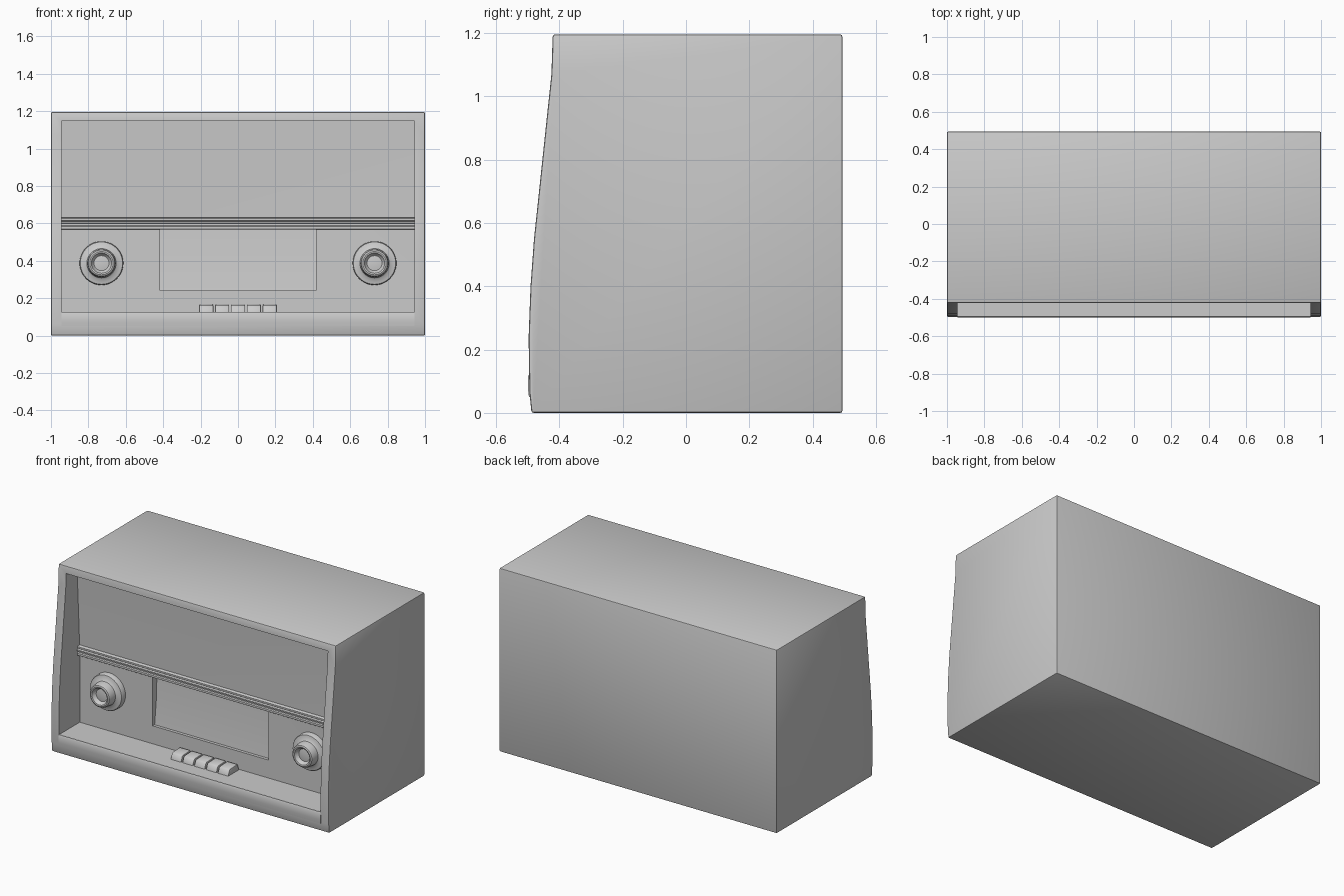
import bpy, bmesh, math

if "Cube" in bpy.data.objects:
    bpy.data.objects.remove(bpy.data.objects["Cube"])


def finish(name, bm, bevel=0.0, segs=2, angle=35):
    bmesh.ops.recalc_face_normals(bm, faces=bm.faces)
    me = bpy.data.meshes.new(name)
    bm.to_mesh(me)
    bm.free()
    ob = bpy.data.objects.new(name, me)
    bpy.context.collection.objects.link(ob)
    bpy.ops.object.select_all(action='DESELECT')
    ob.select_set(True)
    bpy.context.view_layer.objects.active = ob
    if bevel:
        m = ob.modifiers.new("bevel", 'BEVEL')
        m.width, m.segments, m.limit_method = bevel, segs, 'ANGLE'
        m.angle_limit = math.radians(40)
        bpy.ops.object.modifier_apply(modifier=m.name)
    bpy.ops.object.shade_smooth_by_angle(angle=math.radians(angle))
    return ob


def prism(name, profile, x0, x1, **kw):
    """Extrude a (y, z) profile along x."""
    bm = bmesh.new()
    a = [bm.verts.new((x0, y, z)) for y, z in profile]
    b = [bm.verts.new((x1, y, z)) for y, z in profile]
    bm.faces.new(a)
    bm.faces.new(b)
    n = len(a)
    for i in range(n):
        j = (i + 1) % n
        bm.faces.new((a[i], a[j], b[j], b[i]))
    return finish(name, bm, **kw)


def lathe(name, profile, x, z, segs=48):
    """Revolve (radius, y) points about an axis along y."""
    bm = bmesh.new()
    rings = []
    for r, y in profile:
        if r == 0:
            rings.append([bm.verts.new((x, y, z))] * segs)
        else:
            rings.append([bm.verts.new((x + r * math.cos(2 * math.pi * i / segs), y,
                                        z + r * math.sin(2 * math.pi * i / segs)))
                          for i in range(segs)])
    for p, q in zip(rings, rings[1:]):
        for i in range(segs):
            j = (i + 1) % segs
            bm.faces.new(dict.fromkeys((p[i], p[j], q[j], q[i])))
    return finish(name, bm)


def cut(ob, cutter):
    cutter.hide_render = True
    m = ob.modifiers.new("cut", 'BOOLEAN')
    m.object, m.operation, m.solver = cutter, 'DIFFERENCE', 'EXACT'
    bpy.context.view_layer.objects.active = ob
    bpy.ops.object.modifier_apply(modifier=m.name)
    bpy.data.objects.remove(cutter)


PANEL = -0.282   # depth of the recessed front panel
INNER = 0.943    # half width of the opening

# Cabinet with a gently bowed front
cabinet = prism("cabinet", [(-0.488, 0), (-0.494, 0.06), (-0.496, 0.15), (-0.497, 0.24),
                            (-0.491, 0.40), (-0.480, 0.55), (-0.462, 0.72), (-0.443, 0.90),
                            (-0.425, 1.07), (-0.421, 1.195), (0.494, 1.195), (0.494, 0)],
                -1, 1, bevel=0.007)

# Front opening: flat shelf, lower panel, grille leaning forward
cut(cabinet, prism("opening_cutter", [(-0.7, 0.125), (PANEL, 0.125), (PANEL, 0.60),
                                      (-0.31, 1.147), (-0.7, 1.147)], -INNER, INNER))
# Dial window recess, tilted back
cut(cabinet, prism("dial_cutter", [(-0.35, 0.242), (-0.262, 0.242), (-0.245, 0.40),
                                   (-0.238, 0.58), (-0.35, 0.58)], -0.417, 0.417))
bpy.ops.object.select_all(action='DESELECT')
cabinet.select_set(True)
bpy.context.view_layer.objects.active = cabinet
bpy.ops.object.shade_smooth_by_angle(angle=math.radians(30))

# Proud strip on the lower lip
prism("lower_lip", [(-0.496, 0.05), (-0.499, 0.075), (-0.499, 0.115), (-0.494, 0.1255),
                    (-0.46, 0.1255), (-0.46, 0.05)], -INNER, INNER)

# Ribbed trim bar above the dial
prism("trim_bar", [(-0.23, 0.567), (-0.300, 0.567), (-0.306, 0.571), (-0.306, 0.584),
                   (-0.298, 0.588), (-0.298, 0.598), (-0.312, 0.601), (-0.312, 0.609),
                   (-0.298, 0.612), (-0.304, 0.616), (-0.304, 0.626), (-0.298, 0.630),
                   (-0.23, 0.630)], -INNER, INNER)

# Stepped knobs with a dished centre
knob = [(0, PANEL + 0.01), (0.117, PANEL + 0.01), (0.117, -0.312), (0.113, -0.318),
        (0.105, -0.320), (0.085, -0.324), (0.078, -0.330), (0.074, -0.372), (0.070, -0.382),
        (0.062, -0.386), (0.054, -0.384), (0.043, -0.362), (0.040, -0.360), (0, -0.366)]
for side, sx in (("left", -1), ("right", 1)):
    lathe("knob_" + side, knob, sx * 0.73, 0.387)

# Row of push keys on the shelf
for i in range(5):
    x = (i - 2) * 0.085
    prism("push_key_%d" % (i + 1), [(-0.400, 0.12), (-0.385, 0.156), (-0.375, 0.163),
                                    (-0.300, 0.166), (-0.282, 0.12)],
          x - 0.038, x + 0.038, bevel=0.005)
